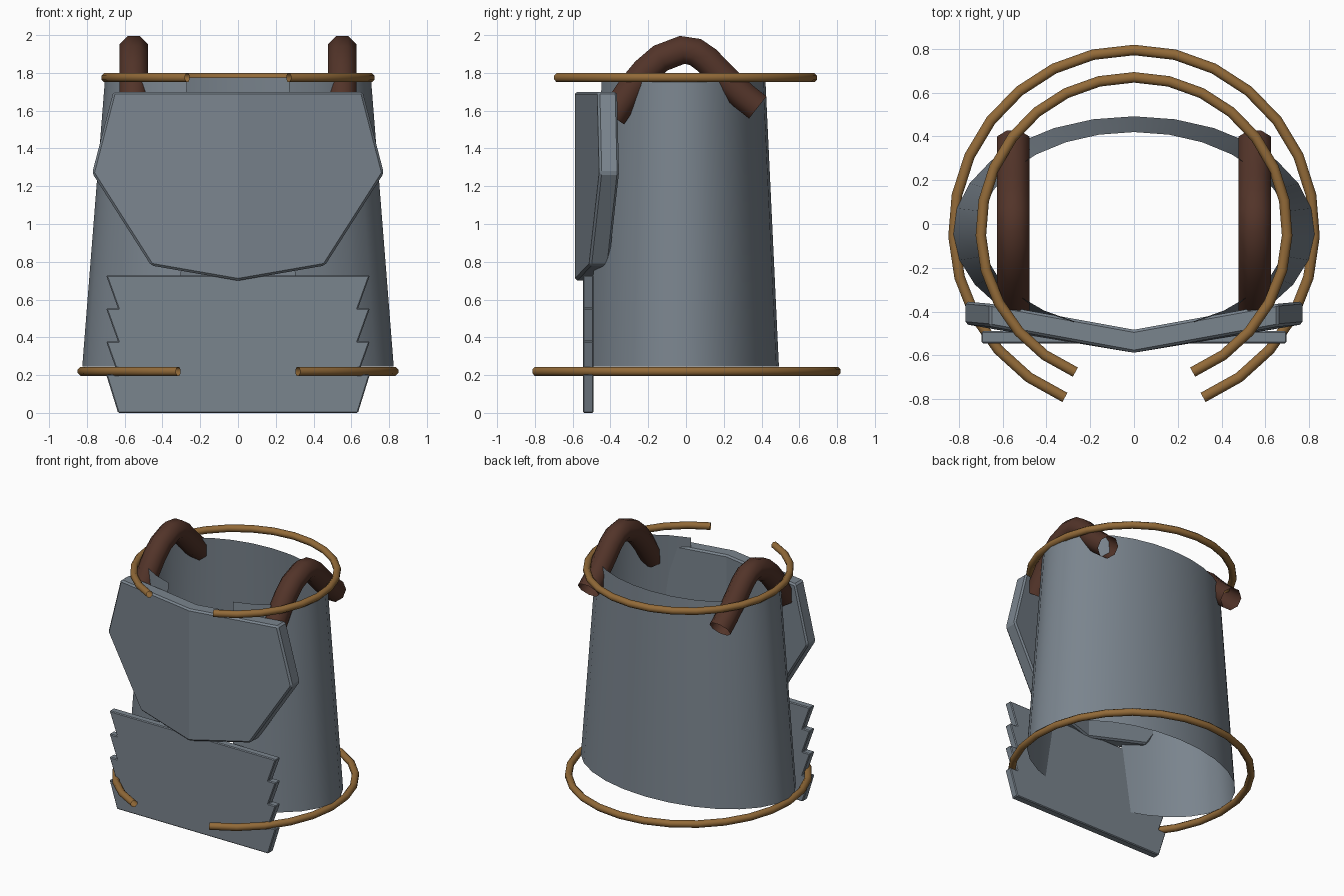
import bpy, bmesh, math
from mathutils import Vector

if "Cube" in bpy.data.objects:
    bpy.data.objects.remove(bpy.data.objects["Cube"])

CY = -0.03                      # centre of the shell and hoops
GAP = math.radians(22.5)        # half of the front opening
SEG = 24


def material(name, rgb):
    m = bpy.data.materials.new(name)
    m.diffuse_color = (*rgb, 1)
    m.use_nodes = True
    m.node_tree.nodes["Principled BSDF"].inputs["Base Color"].default_value = m.diffuse_color
    return m


steel = material("steel grey", (0.195, 0.232, 0.27))
leather = material("dark brown leather", (0.085, 0.034, 0.022))
brass = material("brass", (0.29, 0.145, 0.04))


def make(name, bm, mat, smooth=False):
    me = bpy.data.meshes.new(name)
    bm.to_mesh(me)
    bm.free()
    me.materials.append(mat)
    for p in me.polygons:
        p.use_smooth = smooth
    ob = bpy.data.objects.new(name, me)
    bpy.context.collection.objects.link(ob)
    return ob


def arc(rx, ry, z):
    """Open ellipse with its gap facing the front."""
    pts = []
    for i in range(SEG + 1):
        a = GAP + (2 * math.pi - 2 * GAP) * i / SEG
        pts.append(Vector((rx * math.sin(a), CY - ry * math.cos(a), z)))
    return pts


def bridge(bm, rows, closed):
    n = len(rows[0])
    for a, b in zip(rows, rows[1:]):
        for i in range(n if closed else n - 1):
            j = (i + 1) % n
            bm.faces.new((a[i], a[j], b[j], b[i]))


def tube(name, pts, r, axis, mat, sides=8):
    """Open-ended tube along a path lying in the plane normal to axis."""
    bm = bmesh.new()
    rows = []
    for i, p in enumerate(pts):
        t = (pts[min(i + 1, len(pts) - 1)] - pts[max(i - 1, 0)]).normalized()
        side = axis.cross(t)
        rows.append([])
        for k in range(sides):
            a = 2 * math.pi * (k + 0.5) / sides
            rows[-1].append(bm.verts.new(p + r * (math.cos(a) * axis + math.sin(a) * side)))
    bridge(bm, rows, True)
    bmesh.ops.recalc_face_normals(bm, faces=bm.faces)
    return make(name, bm, mat, True)


def plate(name, halves, thick, bevel):
    """Thick plate from front-face outlines, extruded backwards."""
    bm = bmesh.new()
    for outline in halves:
        bm.faces.new([bm.verts.new(p) for p in outline])
    bmesh.ops.remove_doubles(bm, verts=bm.verts, dist=1e-4)
    ext = bmesh.ops.extrude_face_region(bm, geom=bm.faces[:], use_keep_orig=True)
    verts = [g for g in ext["geom"] if isinstance(g, bmesh.types.BMVert)]
    bmesh.ops.translate(bm, verts=verts, vec=(0, thick, 0))
    # remove the shared inner wall on the centre line, if any
    inner = [f for f in bm.faces if all(abs(v.co.x) < 1e-5 for v in f.verts)]
    bmesh.ops.delete(bm, geom=inner, context='FACES_ONLY')
    bmesh.ops.recalc_face_normals(bm, faces=bm.faces)
    ob = make(name, bm, steel)
    mod = ob.modifiers.new("edge bevel", 'BEVEL')
    mod.width, mod.segments = bevel, 1
    mod.limit_method, mod.angle_limit = 'ANGLE', math.radians(35)
    return ob


# tapered body shell, open at the front
bm = bmesh.new()
rows = [[bm.verts.new(p) for p in arc(rx, ry, z)]
        for rx, ry, z in ((0.825, 0.522, 0.245), (0.704, 0.45, 1.775))]
bridge(bm, rows, False)
make("body_shell", bm, steel, True)

# open hoops at neck and hem
tube("neck_hoop", arc(0.70, 0.70, 1.775), 0.026, Vector((0, 0, 1)), brass)
tube("hem_hoop", arc(0.825, 0.825, 0.22), 0.026, Vector((0, 0, 1)), brass)

# arched shoulder straps
path = [(-0.39, 1.57), (-0.335, 1.65), (-0.28, 1.73), (-0.215, 1.808), (-0.135, 1.878),
        (-0.02, 1.922), (0.05, 1.91), (0.11, 1.868), (0.175, 1.80), (0.24, 1.735),
        (0.31, 1.672), (0.38, 1.617)]
for s, label in ((-1, "left"), (1, "right")):
    tube(label + "_shoulder_strap", [Vector((s * 0.552, y, z)) for y, z in path],
         0.081, Vector((1, 0, 0)), leather)

# creased chest plate
chest = [(0, -0.588, 1.70), (0.66, -0.468, 1.70), (0.772, -0.458, 1.27),
         (0.46, -0.512, 0.78), (0, -0.588, 0.70)]
plate("chest_plate", [[(s * x, y, z) for x, y, z in chest] for s in (-1, 1)], 0.105, 0.012)

# belly plate with stepped, saw-toothed sides
levels = [0.728, 0.553, 0.378, 0.203, 0.0]
edge = []
for top, low in zip(levels, levels[1:]):
    edge += [(0.698, top), (0.635, low)]
outline = [(x, -0.545, z) for x, z in edge] + [(-x, -0.545, z) for x, z in reversed(edge)]
plate("belly_plate", [outline], 0.056, 0.006)
